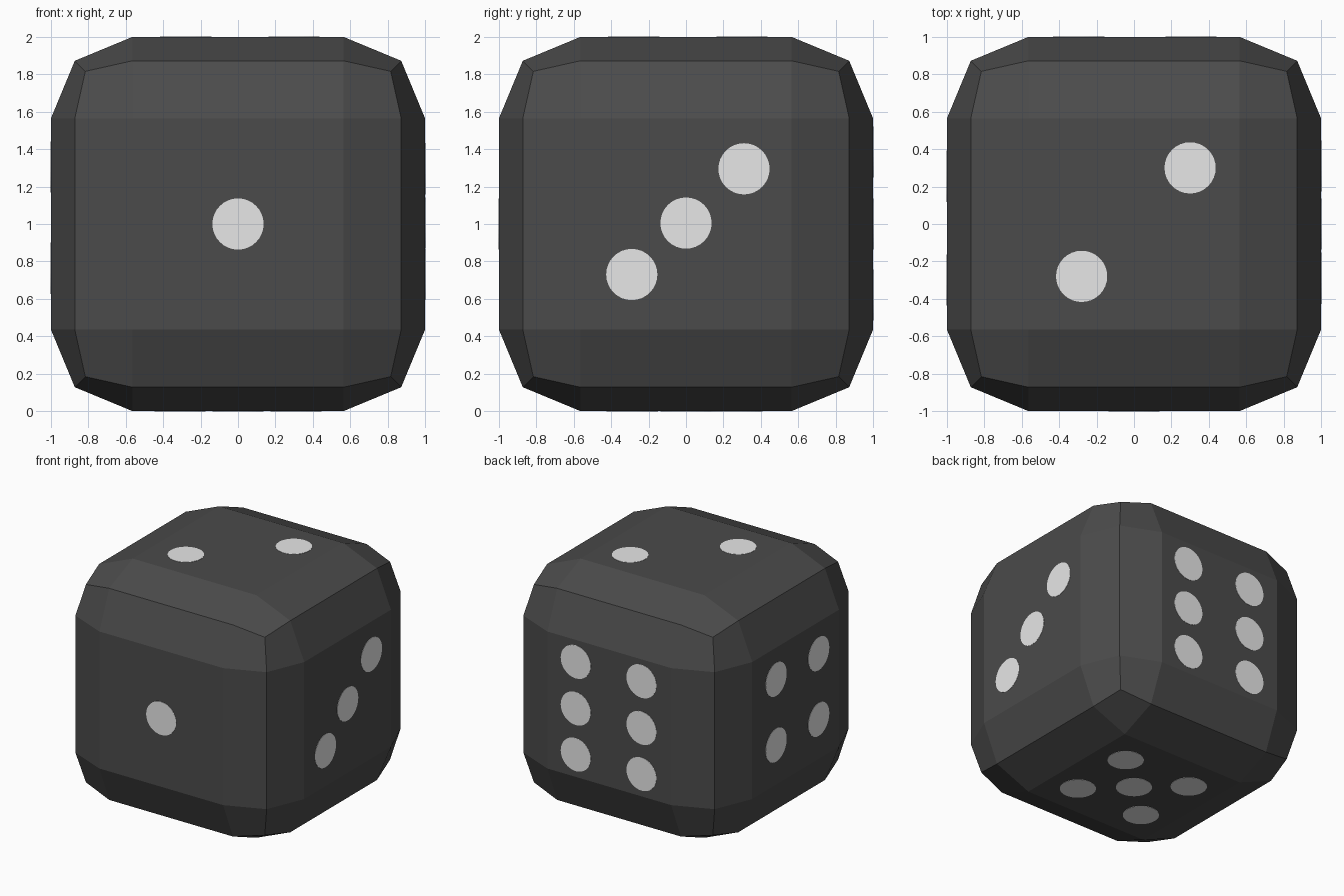
import bpy, bmesh
from mathutils import Matrix, Vector

if "Cube" in bpy.data.objects:
    bpy.data.objects.remove(bpy.data.objects["Cube"])

BEVEL = 0.435      # corner radius
CORE = 1 - BEVEL   # half size of the flat part of each face
PROUD = 0.002      # how far the pips stand off the face


def material(name, value):
    mat = bpy.data.materials.new(name)
    mat.diffuse_color = (value, value, value, 1)
    mat.use_nodes = True
    mat.node_tree.nodes["Principled BSDF"].inputs["Base Color"].default_value = mat.diffuse_color
    return mat


def add_object(name, bm, mat):
    mesh = bpy.data.meshes.new(name)
    bm.to_mesh(mesh)
    bm.free()
    mesh.materials.append(mat)
    obj = bpy.data.objects.new(name, mesh)
    obj.location.z = 1
    bpy.context.collection.objects.link(obj)
    return obj


charcoal = material("charcoal", 0.07)
white = material("off_white", 0.8)

# Body: cube with two-segment rounded edges, corners snapped to a sphere
bm = bmesh.new()
bmesh.ops.create_cube(bm, size=2)
bmesh.ops.bevel(bm, geom=bm.edges[:], offset=BEVEL, offset_type='OFFSET',
                segments=2, profile=0.5, affect='EDGES')
for v in bm.verts:
    core = Vector([max(-CORE, min(CORE, c)) for c in v.co])
    v.co = core + (v.co - core).normalized() * BEVEL
bmesh.ops.recalc_face_normals(bm, faces=bm.faces[:])
add_object("die_body", bm, charcoal)


def pips(name, right, up, centres, radius=0.137):
    """Thin round plates on the face spanned by the right and up axes."""
    right, up = Vector(right), Vector(up)
    normal = right.cross(up)
    bm = bmesh.new()
    for u, v in centres:
        place = Matrix((right, up, normal)).transposed().to_4x4()
        place.translation = right * u + up * v + normal * (1 + PROUD - 0.003)
        bmesh.ops.create_cone(bm, cap_ends=True, segments=32, radius1=radius,
                              radius2=radius, depth=0.006, matrix=place)
    add_object(name, bm, white)


X, Y, Z = (1, 0, 0), (0, 1, 0), (0, 0, 1)
NX, NY = (-1, 0, 0), (0, -1, 0)

# Pips on the six faces
pips("front_pip", X, Z, [(0, 0)])
pips("top_pips", X, Y, [(0.3, 0.3), (-0.28, -0.28)])
pips("right_pips", Y, Z, [(-0.29, -0.27), (0, 0.005), (0.31, 0.295)])
pips("left_pips", NY, Z, [(u, v) for u in (-0.255, 0.3) for v in (-0.237, 0.305)])
pips("bottom_pips", X, NY, [(0, 0)] + [(u, v) for u in (-0.31, 0.31) for v in (-0.272, 0.288)])
pips("back_pips", NX, Z, [(u, v) for u in (-0.305, 0.295) for v in (-0.38, 0, 0.385)])
